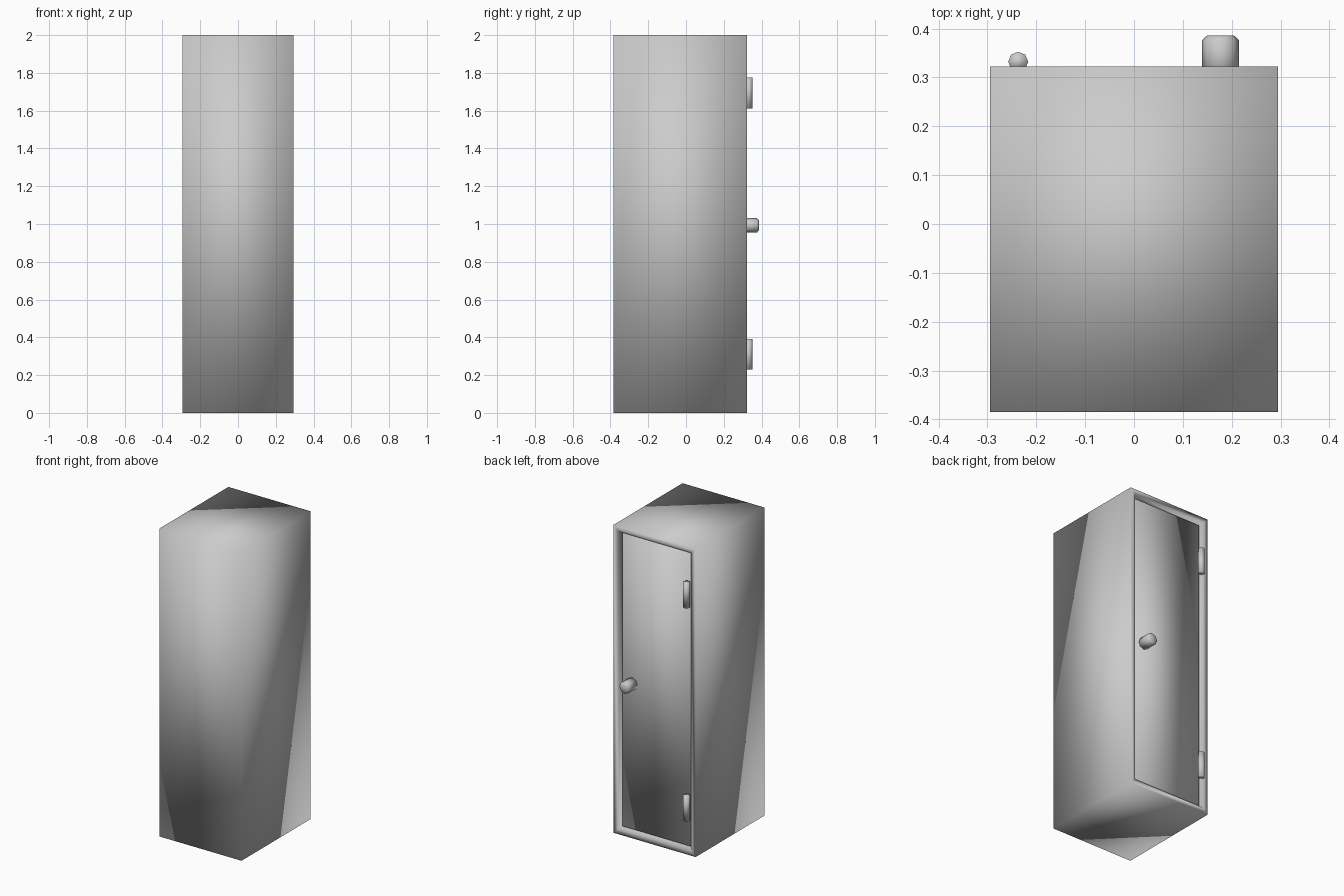
import bpy, bmesh, math
from mathutils import Matrix, Vector

if "Cube" in bpy.data.objects:
    bpy.data.objects.remove(bpy.data.objects["Cube"])

HALF_W, BACK, FRONT, H = 0.295, -0.385, 0.322, 2.0   # cabinet extents (door faces +y)
RIM, RECESS = 0.048, 0.022                           # frame width, door set-back


def finish(bm, name):
    bmesh.ops.recalc_face_normals(bm, faces=bm.faces)
    for f in bm.faces:
        f.smooth = True
    me = bpy.data.meshes.new(name)
    bm.to_mesh(me)
    bm.free()
    ob = bpy.data.objects.new(name, me)
    bpy.context.collection.objects.link(ob)
    return ob


def box(lo, hi):
    lo, hi = Vector(lo), Vector(hi)
    bm = bmesh.new()
    size = hi - lo
    bmesh.ops.create_cube(bm, size=1, matrix=Matrix.Translation((lo + hi) / 2)
                          @ Matrix.Diagonal((*size, 1)))
    return bm


def cylinder(centre, radius, length, rot=Matrix()):
    bm = bmesh.new()
    bmesh.ops.create_cone(bm, cap_ends=True, segments=8, radius1=radius, radius2=radius,
                          depth=length, matrix=Matrix.Translation(centre) @ rot)
    return bm


# Cabinet: box with an inset, pushed-in door opening
bm = box((-HALF_W, BACK, 0), (HALF_W, FRONT, H))
bm.normal_update()
face = max(bm.faces, key=lambda f: f.normal.y)
bmesh.ops.inset_region(bm, faces=[face], thickness=RIM)
ext = bmesh.ops.extrude_discrete_faces(bm, faces=[face])
bmesh.ops.translate(bm, vec=(0, -0.05, 0), verts=ext["faces"][0].verts)
finish(bm, "cabinet_body")

# Door panel, sitting slightly behind the frame
finish(box((-HALF_W + RIM, FRONT - 0.05, RIM),
           (HALF_W - RIM, FRONT - RECESS, H - RIM)), "door")

# Hinges
for name, z in (("lower_hinge", 0.31), ("upper_hinge", 1.693)):
    finish(cylinder((-0.237, 0.332, z), 0.0205, 0.163), name)

# Knob with a chamfered outer end
y0, y1 = FRONT - RECESS - 0.005, 0.386
bm = cylinder((0.177, (y0 + y1) / 2, 0.993), 0.038, y1 - y0, Matrix.Rotation(math.pi / 2, 4, "X"))
rim = [e for e in bm.edges if all(v.co.y > y1 - 0.001 for v in e.verts)]
bmesh.ops.bevel(bm, geom=rim, offset=0.01, segments=1, affect="EDGES")
finish(bm, "door_knob")
